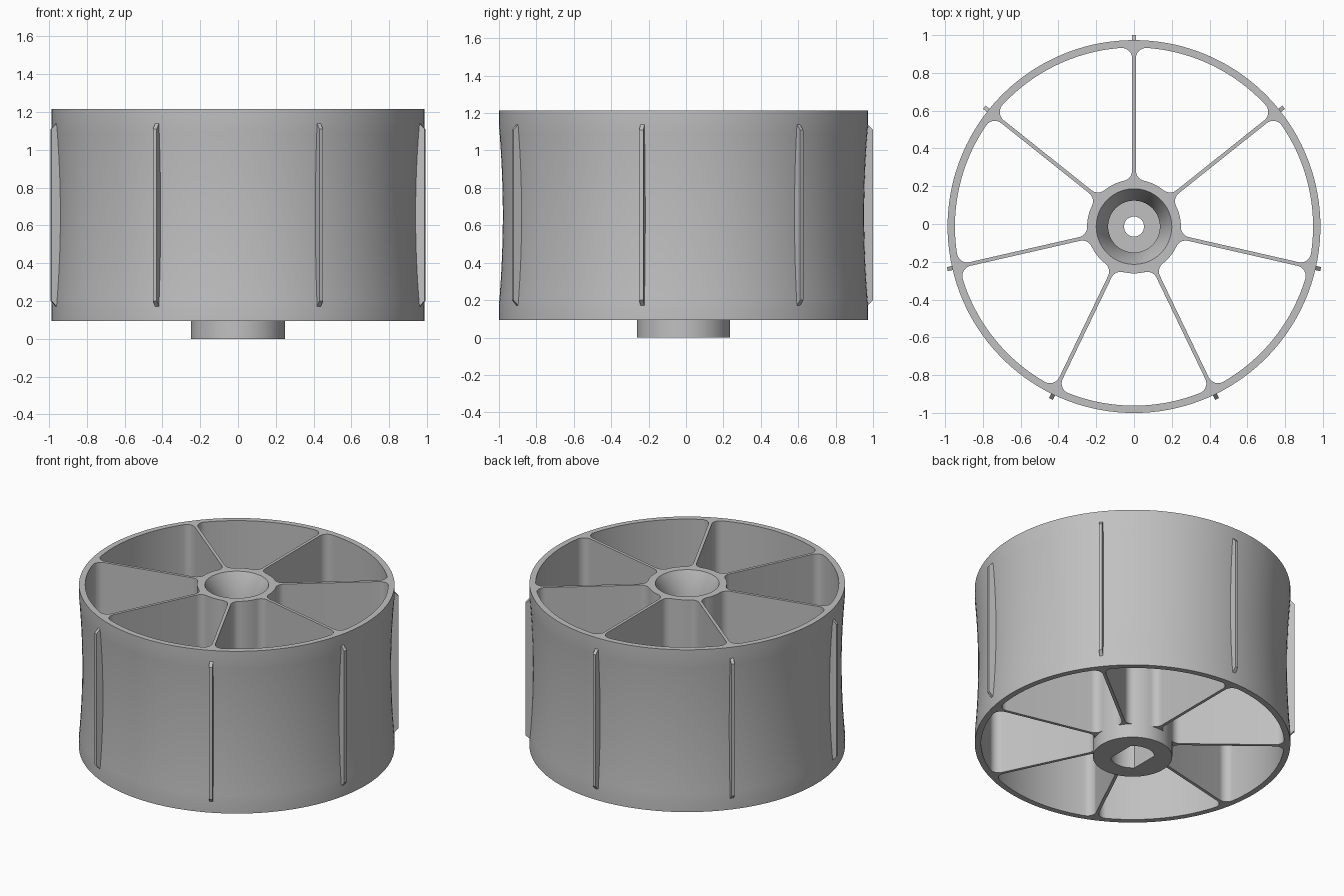
import bpy
import bmesh
from math import asin, cos, sin, pi, radians

if "Cube" in bpy.data.objects:
    bpy.data.objects.remove(bpy.data.objects["Cube"])

COUNT = 7                      # spokes, pockets and treads
BOTTOM, TOP = 0.095, 1.215     # barrel height range
RIM, WAIST = 0.987, 0.966      # outer radius at the ends and the middle
RIM_IN, HUB = 0.948, 0.248     # pocket limits
HALF_SPOKE = 0.01
CENTRE_Y = -0.0135

grey = bpy.data.materials.new("light grey")
grey.use_nodes = True
colour = (0.53, 0.53, 0.53, 1)
grey.diffuse_color = colour
bsdf = next(n for n in grey.node_tree.nodes if n.type == "BSDF_PRINCIPLED")
bsdf.inputs["Base Color"].default_value = colour


def polar(r, a):
    return (r * cos(a), r * sin(a))


def circle(r, n=140):
    return [polar(r, 2 * pi * i / n) for i in range(n)]


def arc(c, r, a0, a1, n):
    pts = []
    for i in range(n + 1):
        x, y = polar(r, a0 + (a1 - a0) * i / n)
        pts.append((c[0] + x, c[1] + y))
    return pts


def turn(pts, a):
    return [(x * cos(a) - y * sin(a), x * sin(a) + y * cos(a)) for x, y in pts]


def loft(name, sections):
    """Closed solid through stacked outlines, given as (outline, height)."""
    bm = bmesh.new()
    rings = [[bm.verts.new((x, y, z)) for x, y in pts] for pts, z in sections]
    for low, high in zip(rings, rings[1:]):
        for i in range(len(low)):
            j = (i + 1) % len(low)
            bm.faces.new((low[i], low[j], high[j], high[i]))
    bm.faces.new(rings[0][::-1])
    bm.faces.new(rings[-1])
    bmesh.ops.recalc_face_normals(bm, faces=bm.faces)
    mesh = bpy.data.meshes.new(name)
    bm.to_mesh(mesh)
    bm.free()
    mesh.materials.append(grey)
    obj = bpy.data.objects.new(name, mesh)
    bpy.context.collection.objects.link(obj)
    obj.location.y = CENTRE_Y
    return obj


def activate(obj):
    bpy.ops.object.select_all(action="DESELECT")
    obj.select_set(True)
    bpy.context.view_layer.objects.active = obj


def cut(obj, cutters):
    activate(obj)
    for cutter in cutters:
        mod = obj.modifiers.new("cut", "BOOLEAN")
        mod.operation = "DIFFERENCE"
        mod.solver = "EXACT"
        mod.object = cutter
        bpy.ops.object.modifier_apply(modifier=mod.name)


def pocket_outline(f=0.055):
    """Sector between two spokes with rounded corners, first spoke along +x."""
    step = 2 * pi / COUNT
    a_in = asin((HALF_SPOKE + f) / (HUB + f))
    a_out = asin((HALF_SPOKE + f) / (RIM_IN - f))
    c_in, c_out = polar(HUB + f, a_in), polar(RIM_IN - f, a_out)
    pts = arc(c_in, f, a_in + pi, 1.5 * pi, 8)
    pts += arc(c_out, f, -pi / 2, a_out, 10)
    pts += arc((0, 0), RIM_IN, a_out, step - a_out, 24)[1:-1]
    c_in, c_out = polar(HUB + f, step - a_in), polar(RIM_IN - f, step - a_out)
    pts += arc(c_out, f, step - a_out, step + pi / 2, 10)
    pts += arc(c_in, f, step - 1.5 * pi, step - a_in - pi, 8)
    pts += arc((0, 0), HUB, step - a_in, a_in, 10)[1:-1]
    return pts


# Barrel with a hollow-curved outer wall between two straight bands
low, high, n = 0.17, 1.14, 20
sections = [(circle(RIM), BOTTOM)]
for i in range(n + 1):
    t = i / n
    r = WAIST + (RIM - WAIST) * (2 * t - 1) ** 2
    sections.append((circle(r), low + (high - low) * t))
sections.append((circle(RIM), TOP))
body = loft("wheel_body", sections)

# Hub boss below the barrel
boss = loft("hub_boss", [(circle(HUB), 0), (circle(HUB), BOTTOM)])

# Pockets between the spokes
outline = pocket_outline()
pockets = []
for i in range(COUNT):
    pts = turn(outline, pi / 2 + i * 2 * pi / COUNT)
    pockets.append(loft("pocket_cutter", [(pts, -0.2), (pts, 1.5)]))

# Countersunk bore, shaft hole and flat-sided socket
bore = loft("bore_cutter", [(circle(0.137), 0.75), (circle(0.137), 1.085),
                            (circle(0.2), TOP), (circle(0.2), 1.4)])
hole = loft("hole_cutter", [(circle(0.053, 48), 0.3), (circle(0.053, 48), 0.9)])
flats = [(max(-0.1, min(0.1, x)), y) for x, y in circle(0.137, 72)
         if abs(x) < 0.104]
socket = loft("socket_cutter", [(flats, -0.2), (flats, 0.5)])

cut(body, pockets + [bore, hole, socket])
cut(boss, [socket])
for cutter in pockets + [bore, hole, socket]:
    bpy.data.objects.remove(cutter)

for obj in (body, boss):
    activate(obj)
    bpy.ops.object.shade_smooth_by_angle(angle=radians(30))

# Raised tread ribs in line with the spokes, chamfered at both ends
for i in range(COUNT):
    sections = []
    for r, z in ((0.985, 0.17), (1.0135, 0.2), (1.0135, 1.11), (0.985, 1.14)):
        rect = [(0.955, -0.011), (r, -0.011), (r, 0.011), (0.955, 0.011)]
        sections.append((turn(rect, pi / 2 + i * 2 * pi / COUNT), z))
    loft(f"tread_rib_{i + 1}", sections)
